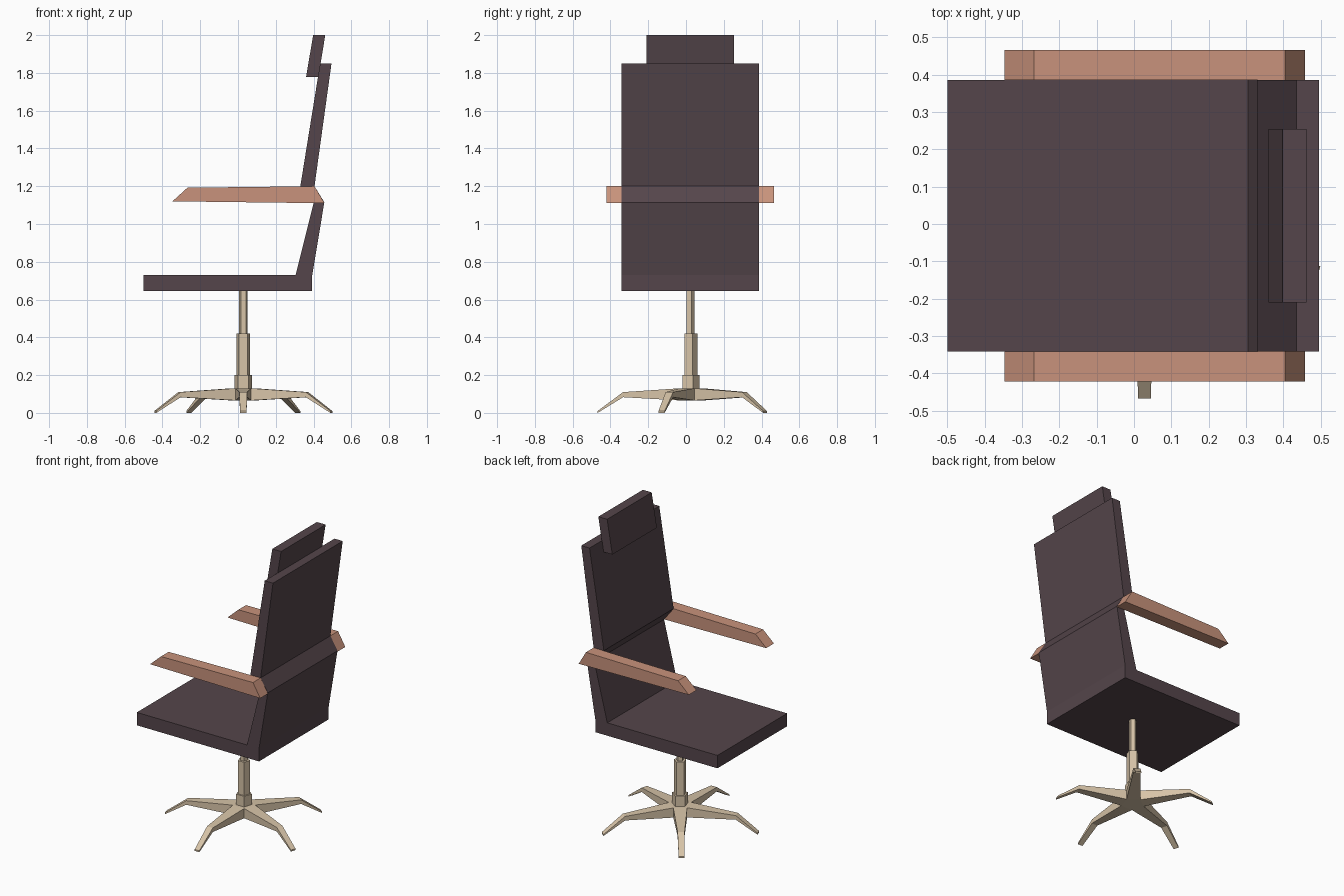
import bpy, bmesh, math
from mathutils import Matrix, Vector

if "Cube" in bpy.data.objects:
    bpy.data.objects.remove(bpy.data.objects["Cube"])


def material(name, rgb):
    m = bpy.data.materials.new(name)
    m.diffuse_color = (*rgb, 1)
    m.use_nodes = True
    m.node_tree.nodes["Principled BSDF"].inputs["Base Color"].default_value = m.diffuse_color
    return m


FABRIC = material("dark_fabric", (0.09, 0.06, 0.07))
WOOD = material("arm_wood", (0.58, 0.29, 0.20))
BASE = material("pale_base", (0.68, 0.55, 0.39))
CENTRE = Vector((0.028, 0.022, 0))


def finish(name, bm, mat):
    bmesh.ops.recalc_face_normals(bm, faces=bm.faces)
    me = bpy.data.meshes.new(name)
    bm.to_mesh(me)
    bm.free()
    me.materials.append(mat)
    ob = bpy.data.objects.new(name, me)
    bpy.context.collection.objects.link(ob)
    return ob


def extrude_profile(name, pts, y0, y1, mat):
    """Side profile in x/z, extruded from y0 to y1."""
    bm = bmesh.new()
    face = bm.faces.new([bm.verts.new((x, y0, z)) for x, z in pts])
    ext = bmesh.ops.extrude_face_region(bm, geom=[face])
    verts = [v for v in ext["geom"] if isinstance(v, bmesh.types.BMVert)]
    bmesh.ops.translate(bm, verts=verts, vec=(0, y1 - y0, 0))
    return finish(name, bm, mat)


def pentagon_column(name, radius, z0, z1):
    bm = bmesh.new()
    bmesh.ops.create_cone(bm, cap_ends=True, segments=5, radius1=radius, radius2=radius, depth=z1 - z0)
    # Turn one corner to +y so a flat side faces the front
    corner = max((v.co for v in bm.verts), key=lambda c: c.y)
    turn = math.pi / 2 - math.atan2(corner.y, corner.x)
    bm.transform(Matrix.Translation(CENTRE + Vector((0, 0, (z0 + z1) / 2))) @ Matrix.Rotation(turn, 4, 'Z'))
    return finish(name, bm, BASE)


# Seat and backrest: one bent slab
extrude_profile("seat_and_backrest", [
    (-0.5, 0.645), (0.393, 0.645), (0.393, 0.73), (0.457, 1.115), (0.405, 1.2),
    (0.495, 1.85), (0.435, 1.85), (0.33, 1.2), (0.40, 1.11), (0.305, 0.73), (-0.5, 0.73)],
    -0.342, 0.386, FABRIC)

# Headrest
extrude_profile("headrest", [(0.36, 1.777), (0.425, 1.777), (0.462, 2.0), (0.398, 2.0)],
                -0.21, 0.255, FABRIC)

# Armrests
ARM = [(-0.347, 1.12), (0.458, 1.11), (0.405, 1.2), (-0.268, 1.192)]
extrude_profile("armrest_front", ARM, -0.422, -0.342, WOOD)
extrude_profile("armrest_rear", ARM, 0.386, 0.466, WOOD)

# Stepped central column
pentagon_column("base_collar", 0.049, 0.12, 0.2)
pentagon_column("column_sleeve", 0.038, 0.2, 0.42)
pentagon_column("column_shaft", 0.0225, 0.42, 0.65)

# Five-legged star base: radius, half width, top z, bottom z per section
SECTIONS = [(0.057, 0.0414, 0.13, 0.066), (0.355, 0.021, 0.11, 0.083), (0.49, 0.017, 0.01, 0.0)]
bm = bmesh.new()
for i in range(5):
    turn = Matrix.Translation(CENTRE) @ Matrix.Rotation(math.radians(-90 + 72 * i), 4, 'Z')
    rings = [[bm.verts.new(turn @ Vector(p)) for p in
              ((r, -w, b), (r, w, b), (r, w, t), (r, -w, t))] for r, w, t, b in SECTIONS]
    for a, b in zip(rings, rings[1:]):
        for j in range(4):
            k = (j + 1) % 4
            bm.faces.new((a[j], a[k], b[k], b[j]))
    bm.faces.new(rings[-1])
    # Hub wedge joining this leg to the centre
    top = bm.verts.new(CENTRE + Vector((0, 0, 0.13)))
    bottom = bm.verts.new(CENTRE + Vector((0, 0, 0.066)))
    bm.faces.new((rings[0][3], rings[0][2], top))
    bm.faces.new((rings[0][0], rings[0][1], bottom))
bmesh.ops.remove_doubles(bm, verts=bm.verts, dist=0.001)
finish("star_base", bm, BASE)
